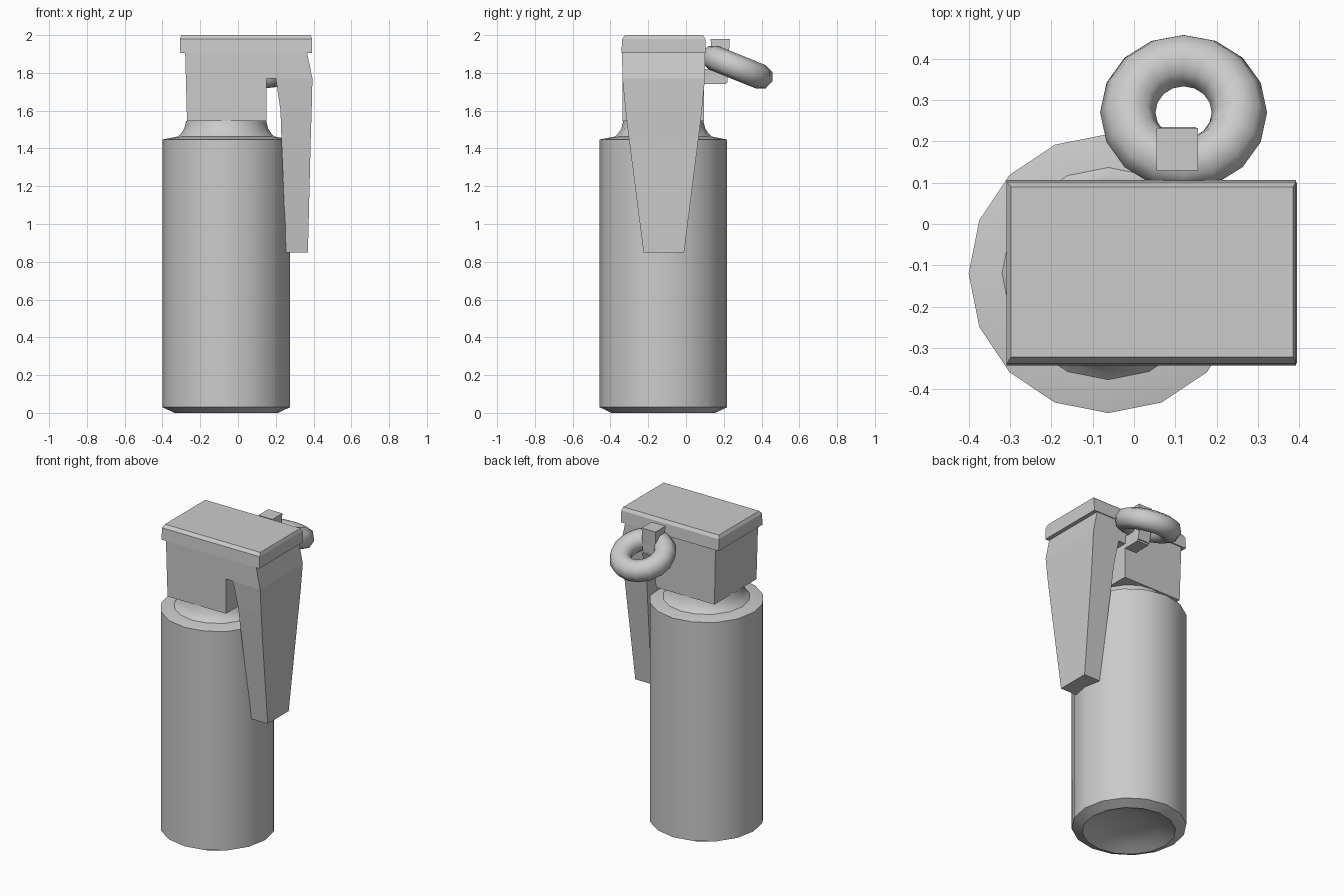
import bpy, bmesh, math
from mathutils import Matrix

if "Cube" in bpy.data.objects:
    bpy.data.objects.remove(bpy.data.objects["Cube"])

grey = bpy.data.materials.new("plain_grey")
grey.diffuse_color = (0.6, 0.6, 0.6, 1)
grey.use_nodes = True
grey.node_tree.nodes["Principled BSDF"].inputs["Base Color"].default_value = grey.diffuse_color

CX, CY = -0.0625, -0.12  # axis of the canister


def finish(name, bm, smooth=None):
    bmesh.ops.recalc_face_normals(bm, faces=bm.faces)
    me = bpy.data.meshes.new(name)
    bm.to_mesh(me)
    bm.free()
    me.materials.append(grey)
    ob = bpy.data.objects.new(name, me)
    bpy.context.collection.objects.link(ob)
    if smooth:
        bpy.ops.object.select_all(action='DESELECT')
        ob.select_set(True)
        bpy.context.view_layer.objects.active = ob
        bpy.ops.object.shade_smooth_by_angle(angle=math.radians(smooth))
    return ob


def lathe(name, profile, sides=16):
    """Turn (radius, z) points about the canister axis."""
    bm = bmesh.new()
    vs = [bm.verts.new((CX + r, CY, z)) for r, z in profile]
    es = [bm.edges.new(p) for p in zip(vs, vs[1:])]
    bmesh.ops.spin(bm, geom=vs + es, cent=(CX, CY, 0), axis=(0, 0, 1),
                   angle=math.tau, steps=sides, use_merge=False)
    bmesh.ops.remove_doubles(bm, verts=bm.verts, dist=0.0005)
    return finish(name, bm, 35)


def loft(name, sections):
    """Stack rectangles given as (z, x0, x1, y0, y1)."""
    bm = bmesh.new()
    rings = [[bm.verts.new(p) for p in
              ((x0, y0, z), (x1, y0, z), (x1, y1, z), (x0, y1, z))]
             for z, x0, x1, y0, y1 in sections]
    for a, b in zip(rings, rings[1:]):
        for i in range(4):
            j = (i + 1) % 4
            bm.faces.new((a[i], a[j], b[j], b[i]))
    bm.faces.new(rings[0])
    bm.faces.new(rings[-1])
    return finish(name, bm)


# Canister body: bevelled base with a dished underside
lathe("canister", [(0, 0.06), (0.12, 0.052), (0.21, 0.03), (0.263, 0.005),
                   (0.275, 0.0), (0.3375, 0.03), (0.3375, 1.447),
                   (0.262, 1.462), (0, 1.462)])

# Flared neck
lathe("neck", [(0.264, 1.455), (0.24, 1.478), (0.222, 1.505),
               (0.212, 1.545), (0, 1.545)])

# Fuse head, the bridge above the lever gap, and the lid
loft("fuse_head", [(1.545, -0.27, 0.15, -0.335, 0.095),
                   (1.92, -0.28, 0.15, -0.338, 0.098)])
loft("lever_bridge", [(1.77, 0.14, 0.385, -0.337, 0.099),
                      (1.92, 0.14, 0.363, -0.338, 0.1)])
loft("lid", [(1.905, -0.308, 0.392, -0.342, 0.106),
             (1.98, -0.308, 0.392, -0.338, 0.102),
             (2.0, -0.298, 0.385, -0.322, 0.09)])

# Safety lever, tapering downwards
loft("safety_lever", [(0.85, 0.255, 0.37, -0.225, -0.01),
                      (1.45, 0.23, 0.385, -0.302, 0.066),
                      (1.6, 0.225, 0.39, -0.32, 0.084),
                      (1.77, 0.2, 0.394, -0.337, 0.1),
                      (1.91, 0.17, 0.365, -0.338, 0.1)])

# Pull ring, tilted down away from the head
bm = bmesh.new()
circle = bmesh.ops.create_circle(bm, segments=8, radius=0.067,
                                 matrix=Matrix.Translation((0.135, 0, 0)) @
                                 Matrix.Rotation(math.pi / 2, 4, 'X'))
bmesh.ops.spin(bm, geom=circle["verts"] + list(bm.edges), cent=(0, 0, 0),
               axis=(0, 0, 1), angle=math.tau, steps=16)
bmesh.ops.remove_doubles(bm, verts=bm.verts, dist=0.0005)
bm.transform(Matrix.Translation((0.12, 0.27, 1.83)) @
             Matrix.Rotation(math.radians(-22), 4, 'X'))
finish("pull_ring", bm, 60)

# Pin: stem from the head, then a tab up through the ring
loft("pin_stem", [(1.74, 0.065, 0.15, 0.05, 0.21),
                  (1.82, 0.065, 0.15, 0.05, 0.235)])
loft("pin_tab", [(1.75, 0.065, 0.15, 0.15, 0.22),
                 (1.87, 0.06, 0.155, 0.14, 0.225),
                 (1.98, 0.055, 0.155, 0.13, 0.232)])
